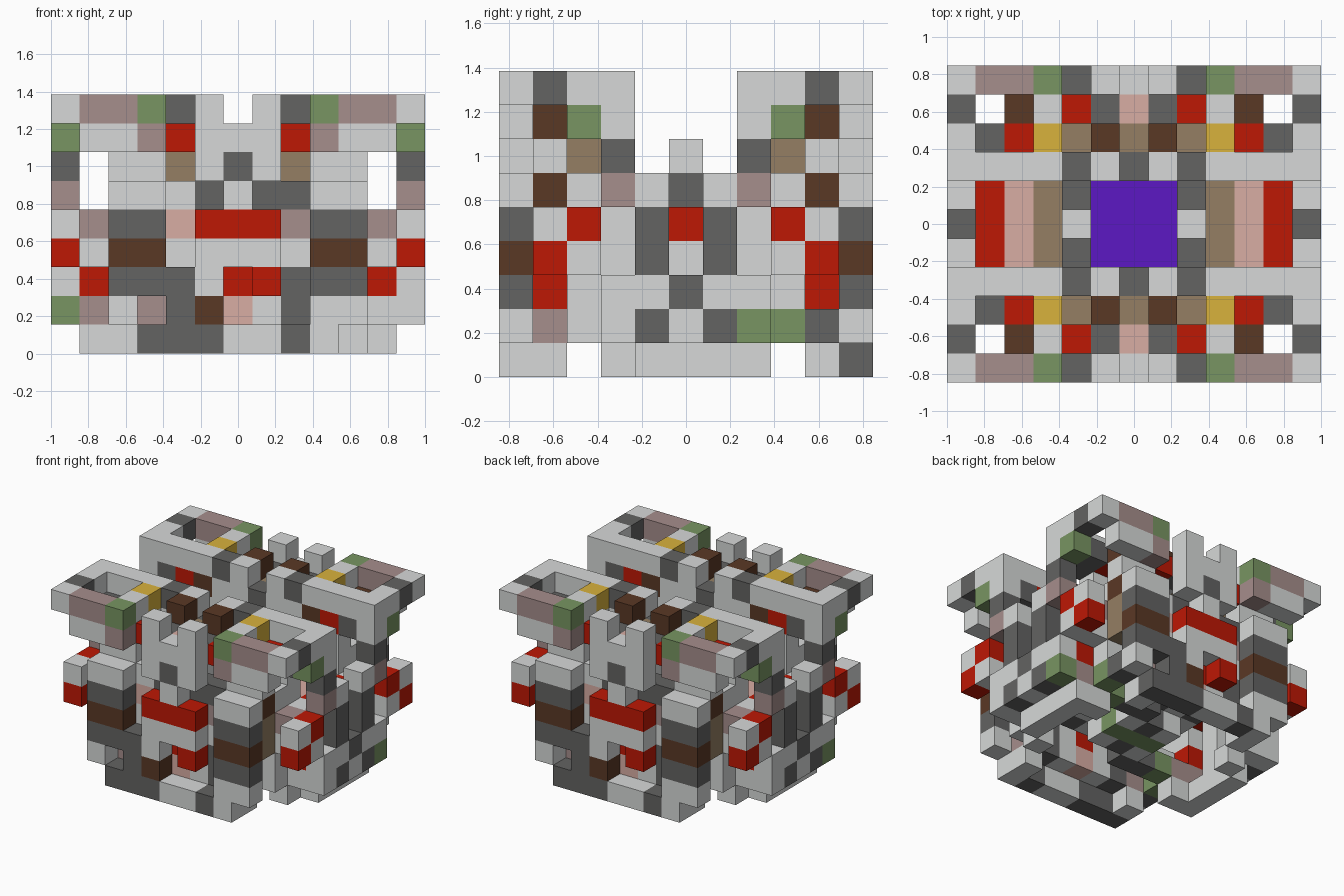
import bpy
import bmesh
from mathutils import Vector

cube = bpy.data.objects.get("Cube")
if cube:
    bpy.data.objects.remove(cube, do_unlink=True)

CELL = 2 / 13
HEX = {
    "light": "D7D9D8", "dark": "636362", "brown": "5A3825", "red": "BE1805",
    "purple": "5C18C4", "mauve": "A68E8C", "green": "789562",
    "khaki": "957F63", "pink": "D8ADA4", "yellow": "D9B23C",
}


def linear(code):
    values = [int(code[i:i + 2], 16) / 255 for i in (0, 2, 4)]
    return [((v + 0.055) / 1.055) ** 2.4 if v > 0.04 else v / 12.92 for v in values] + [1.0]


mats = {}
for colour, code in HEX.items():
    m = bpy.data.materials.new(colour + "_block")
    m.use_nodes = True
    m.diffuse_color = linear(code)
    m.node_tree.nodes["Principled BSDF"].inputs["Base Color"].default_value = linear(code)
    mats[colour] = m
names = list(mats)
taken = set()
SIDES = ((1, 0, 0), (-1, 0, 0), (0, 1, 0), (0, -1, 0), (0, 0, 1), (0, 0, -1))
FLIPS = {"quad": ((1, 1), (-1, 1), (1, -1), (-1, -1)), "turn": ((1, 1), (-1, -1))}
parts = []


def run(name, start, axis, colours, sym="quad"):
    """A row of blocks along an axis, repeated by mirroring or a half turn."""
    step = {"x": (1, 0, 0), "y": (0, 1, 0), "z": (0, 0, 1)}[axis]
    blocks = {}
    for sx, sy in FLIPS[sym]:
        for n, colour in enumerate(colours.split()):
            x, y, z = (s + n * d for s, d in zip(start, step))
            cell = (x * sx, y * sy, z)
            if colour != "gap" and cell not in taken:
                taken.add(cell)
                blocks[cell] = names.index(colour)
    parts.append((name, blocks))


def build(name, blocks):
    """Only the faces not covered by a neighbouring block are made."""
    bm = bmesh.new()
    for cell, index in blocks.items():
        centre = Vector((cell[0], cell[1], cell[2] + 0.5))
        for side in SIDES:
            if tuple(c + s for c, s in zip(cell, side)) in taken:
                continue
            n = Vector(side)
            u = Vector((side[1], side[2], side[0]))
            v = n.cross(u)
            corners = [centre + (n + a * u + b * v) / 2
                       for a, b in ((1, 1), (-1, 1), (-1, -1), (1, -1))]
            face = bm.faces.new([bm.verts.new(c * CELL) for c in corners])
            face.material_index = index
    bmesh.ops.remove_doubles(bm, verts=bm.verts, dist=0.001)
    mesh = bpy.data.meshes.new(name)
    bm.to_mesh(mesh)
    bm.free()
    for m in mats.values():
        mesh.materials.append(m)
    bpy.context.collection.objects.link(bpy.data.objects.new(name, mesh))


# Raised corner rings
run("corner_ring_outer", (3, -5, 8), "x", "green mauve mauve light")
run("corner_ring_side", (6, -4, 8), "y", "dark light light")
run("corner_ring_inner", (3, -4, 8), "y", "light yellow light")
run("corner_ring_back", (4, -2, 8), "x", "light light")
run("corner_lower_back", (3, -2, 7), "x", "brown red dark")
run("corner_lower_front", (3, -5, 7), "x", "mauve light light")
run("corner_lower_tiles", (4, -4, 7), "y", "brown red")
run("corner_lower_inner", (3, -4, 7), "y", "brown light")
run("corner_lower_side", (5, -3, 7), "x", "dark green")
run("side_post", (6, -2, 5), "z", "mauve dark light")

# Central gate on the front and back
run("gate_prongs", (1, -5, 6), "z", "light light light")
run("gate_window", (0, -5, 5), "z", "light dark light")
run("gate_banner", (-1, -5, 4), "x", "red red red")
run("gate_sill", (-1, -5, 3), "x", "light light light")
run("gate_lintel", (0, -4, 7), "x", "pink dark red")
run("gate_inner_lintel", (0, -3, 7), "x", "khaki light")
run("gate_inner_caps", (1, -3, 8), "y", "brown light")
run("gate_corner_post", (2, -3, 4), "z", "light light khaki")
run("inner_tower", (2, -2, 5), "z", "light light light dark")
run("inner_lintel", (0, -2, 7), "x", "dark light")
run("inner_wall", (3, -2, 4), "z", "light light light")
run("inner_wall_outer", (4, -2, 4), "z", "light light light")

# Front and back pillars
for x in (3, 4):
    run("pillar", (x, -5, 2), "z", "dark brown dark light")
run("pillar_base_right", (3, -5, 1), "x", "light light", "turn")
run("pillar_base_left", (-4, -5, 1), "x", "light gap dark brown", "turn")
run("pillar_step", (-2, -5, 2), "x", "dark light gap red", "turn")
run("pillar_back", (4, -4, 3), "z", "khaki khaki brown light")
run("pillar_back_foot", (-4, -4, 1), "z", "dark", "turn")
run("pillar_back_inner", (3, -4, 2), "z", "red light light brown light")

# Recessed wall behind the gate
run("recess_top", (-2, -4, 5), "x", "light dark light dark dark", "turn")
run("recess_middle", (-2, -4, 4), "x", "pink light light light mauve", "turn")
run("recess_sill", (-2, -4, 3), "x", "light light light light light", "turn")
run("recess_low", (-1, -4, 2), "x", "light red light dark", "turn")
run("recess_foot", (-3, -4, 1), "x", "mauve dark light pink light dark mauve", "turn")

# Base beams
run("base_beam", (-3, -5, 0), "x", "dark dark dark light light dark light", "turn")
run("base_foot", (3, -4, 0), "x", "light")
run("side_base", (5, -1, 0), "y", "light light light light", "turn")
run("side_base_end", (4, -2, 0), "x", "light", "turn")
run("side_base_rim", (-6, -2, 1), "x", "green mauve mauve green dark dark", "turn")
run("side_base_inner", (-4, -2, 0), "x", "light", "turn")

# Side arms and side walls
run("arm_tip", (6, -4, 3), "z", "red light")
run("arm_inner", (6, -3, 3), "z", "light red")
run("arm_root", (5, -3, 3), "z", "light mauve")
run("arm_foot_right", (4, -3, 1), "z", "light light", "turn")
run("arm_foot_left", (-4, -3, 1), "z", "green light", "turn")
run("side_foot_right", (6, -2, 1), "z", "light", "turn")
run("side_foot_upper", (6, -2, 2), "z", "light")
run("side_wall", (5, -2, 2), "z", "red light light")
run("side_wall_foot", (5, -2, 1), "z", "light", "turn")
run("side_column", (6, -1, 1), "z", "dark light dark dark light")
run("side_middle", (6, 0, 1), "z", "light dark")
run("side_inner_middle", (5, 0, 1), "z", "light light light")
run("side_inner_wall", (4, -3, 5), "z", "light")

# Inner floor strips, towers and central pool
for y in (-1, 0):
    run("floor_strips", (3, y, 4), "x", "khaki pink red")
    run("pool", (-1, y, 2), "x", "purple purple purple")
run("pool_floor_edge", (-1, -1, 1), "x", "light dark light")
run("pool_floor_middle", (-1, 0, 1), "x", "green green green")
run("pool_corner_post", (2, -1, 2), "z", "light light light dark")
run("pool_middle_post", (2, 0, 2), "z", "light light light dark light")
run("pool_rim", (0, -2, 2), "x", "dark light dark")

for part_name, part_blocks in parts:
    if part_blocks:
        build(part_name, part_blocks)
